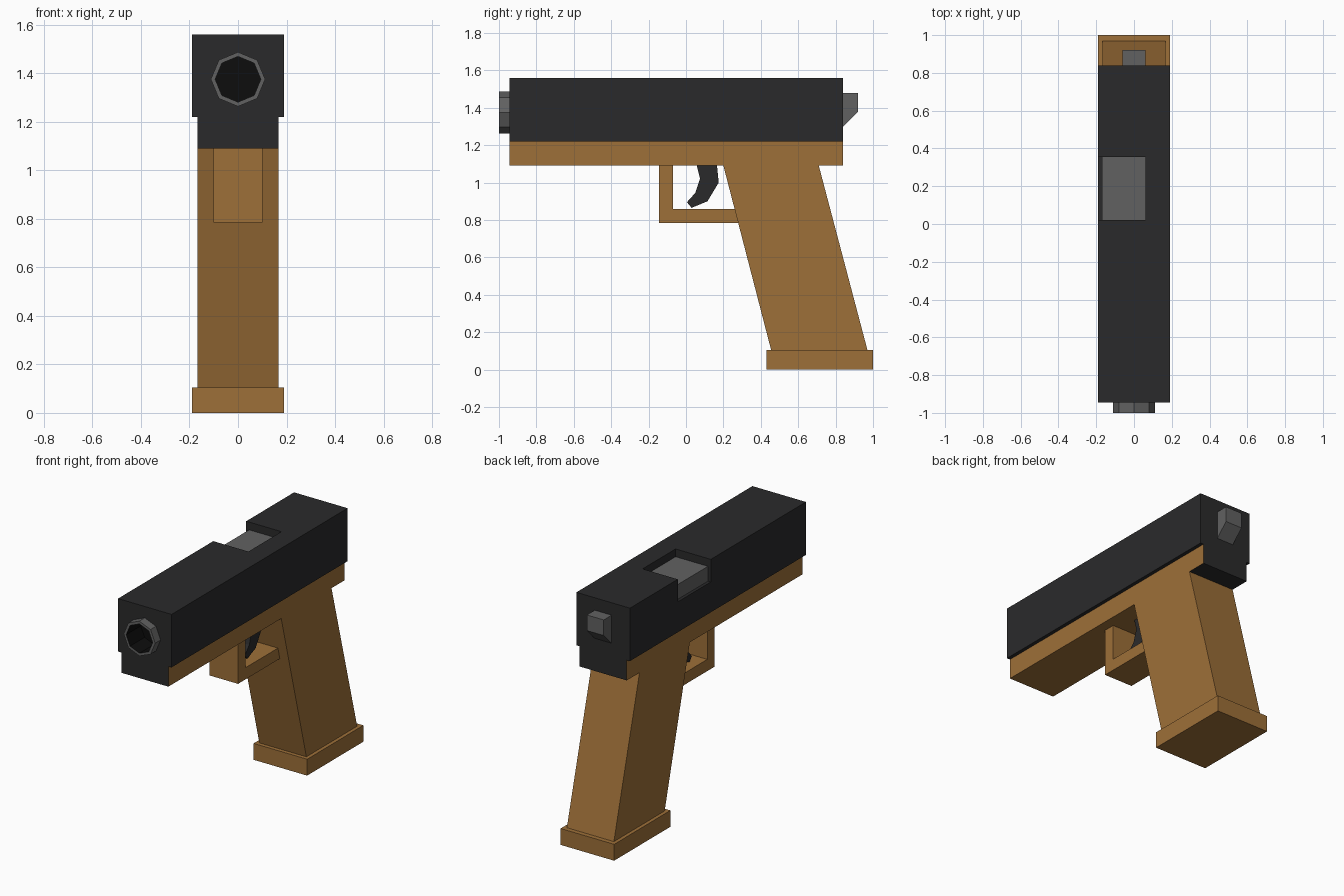
import bpy, bmesh, math

if "Cube" in bpy.data.objects:
    bpy.data.objects.remove(bpy.data.objects["Cube"])


def material(name, rgb):
    m = bpy.data.materials.new(name)
    m.diffuse_color = (*rgb, 1)
    m.use_nodes = True
    m.node_tree.nodes["Principled BSDF"].inputs["Base Color"].default_value = m.diffuse_color
    return m


DARK = material("dark_metal", (0.023, 0.023, 0.024))
TAN = material("tan_grip", (0.34, 0.16, 0.04))
GREY = material("grey_metal", (0.12, 0.12, 0.12))
BLACK = material("bore_black", (0.004, 0.004, 0.004))


def prism(name, profile, half_width, mat, x=0.0):
    """Extrude a (y, z) side profile symmetrically along x."""
    bm = bmesh.new()
    face = bm.faces.new([bm.verts.new((x - half_width, y, z)) for y, z in profile])
    ext = bmesh.ops.extrude_face_region(bm, geom=[face])["geom"]
    bmesh.ops.translate(bm, vec=(2 * half_width, 0, 0),
                        verts=[v for v in ext if isinstance(v, bmesh.types.BMVert)])
    return finish(name, bm, mat)


def box(name, x, y, z, mat):
    profile = [(y[0], z[0]), (y[1], z[0]), (y[1], z[1]), (y[0], z[1])]
    return prism(name, profile, (x[1] - x[0]) / 2, mat, (x[0] + x[1]) / 2)


def finish(name, bm, *mats):
    bmesh.ops.recalc_face_normals(bm, faces=bm.faces)
    me = bpy.data.meshes.new(name)
    bm.to_mesh(me)
    bm.free()
    for m in mats:
        me.materials.append(m)
    ob = bpy.data.objects.new(name, me)
    bpy.context.collection.objects.link(ob)
    return ob


def octagon(bm, radius, y, z=1.375):
    return [bm.verts.new((radius * math.cos(i * math.pi / 4), y,
                          z + radius * math.sin(i * math.pi / 4))) for i in range(8)]


def bridge(bm, a, b, index=0):
    for i in range(8):
        j = (i + 1) % 8
        bm.faces.new((a[i], a[j], b[j], b[i])).material_index = index


def cut(target, cutter):
    mod = target.modifiers.new(cutter.name, "BOOLEAN")
    mod.operation, mod.solver, mod.object = "DIFFERENCE", "EXACT", cutter
    cutter.hide_render = True
    cutter.hide_set(True)


# Slide, with ejection port open to the left and a drilled muzzle
slide = box("slide", (-0.19, 0.19), (-0.945, 0.84), (1.22, 1.56), DARK)
cut(slide, box("port_cutter", (-0.3, 0.06), (0.02, 0.355), (1.415, 1.7), DARK))

bm = bmesh.new()
front, back = octagon(bm, 0.1, -1.1), octagon(bm, 0.1, -0.845)
bridge(bm, front, back)
bm.faces.new(front)
bm.faces.new(back)
cut(slide, finish("bore_cutter", bm, DARK))

# Chamber block seen in the port
box("chamber", (-0.17, 0.07), (0.01, 0.365), (1.40, 1.51), GREY)

# Octagonal barrel with a black bore
bm = bmesh.new()
rings = [octagon(bm, r, y) for r, y in
         ((0.112, -0.85), (0.112, -1.0), (0.094, -1.0), (0.094, -0.85))]
for a, b, index in zip(rings, rings[1:], (0, 0, 1)):
    bridge(bm, a, b, index)
bridge(bm, rings[3], rings[0])
floor = bm.faces.new(octagon(bm, 0.094, -0.852))
floor.material_index = 1
bmesh.ops.recalc_face_normals(bm, faces=bm.faces)
if floor.normal.y > 0:
    floor.normal_flip()
finish("barrel", bm, GREY, BLACK)

# Hammer
prism("hammer", [(0.83, 1.48), (0.92, 1.48), (0.92, 1.38), (0.84, 1.30), (0.83, 1.30)],
      0.06, GREY)

# Frame: tan sides and belly, dark front, back and rear overhang
frame = prism("frame", [(-0.945, 1.09), (0.71, 1.09), (0.84, 1.09), (0.84, 1.22), (-0.945, 1.22)],
              0.167, TAN)
frame.data.materials.append(DARK)
for p in frame.data.polygons:
    if abs(p.normal.y) > 0.9 or (p.normal.z < -0.9 and p.center.y > 0.7):
        p.material_index = 1

# Raked grip and its base plate
prism("grip", [(0.20, 1.09), (0.455, 0.105), (0.97, 0.105), (0.71, 1.09)], 0.167, TAN)
box("base_plate", (-0.19, 0.19), (0.43, 1.0), (0.0, 0.105), TAN)

# Trigger guard and trigger
prism("trigger_guard", [(-0.145, 1.09), (-0.145, 0.785), (0.30, 0.785), (0.30, 0.86),
                        (-0.07, 0.86), (-0.07, 1.09)], 0.102, TAN)
prism("trigger", [(0.055, 1.10), (0.075, 1.02), (0.05, 0.945), (0.005, 0.895), (0.03, 0.865),
                  (0.115, 0.90), (0.175, 1.0), (0.165, 1.10)], 0.045, DARK)
